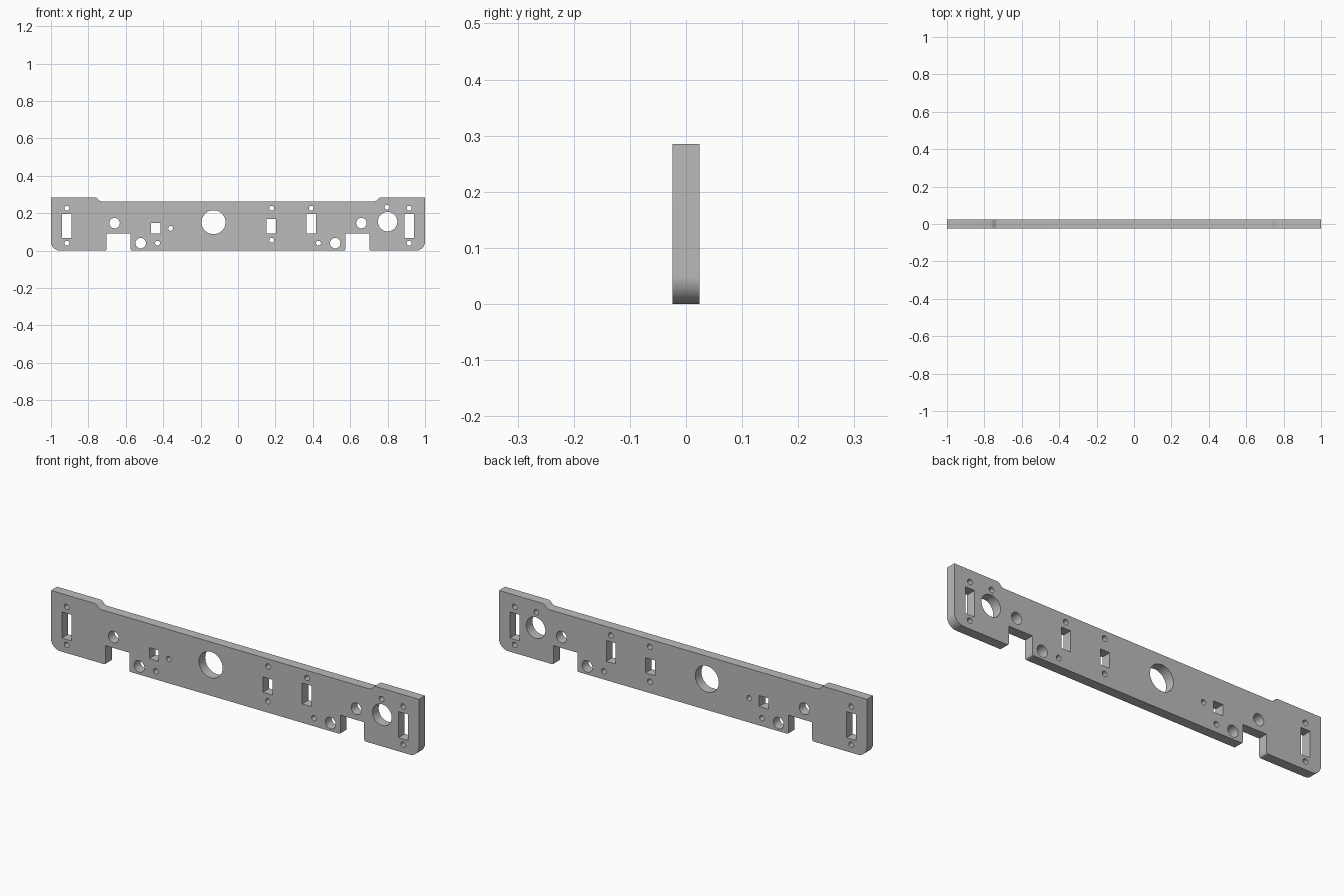
import bpy
import bmesh
from math import cos, sin, pi, radians
from mathutils import Vector

cube = bpy.data.objects.get("Cube")
if cube:
    bpy.data.objects.remove(cube, do_unlink=True)

HALF_DEPTH = 0.024

grey = bpy.data.materials.new("plain grey")
grey.use_nodes = True
colour = (0.5, 0.5, 0.5, 1)
grey.diffuse_color = colour
grey.node_tree.nodes["Principled BSDF"].inputs["Base Color"].default_value = colour


def circle(x, z, r, n=32):
    return [(x + r * cos(2 * pi * i / n), z + r * sin(2 * pi * i / n)) for i in range(n)]


def slot(x, z0, z1, half=0.0255):
    return [(x - half, z0), (x + half, z0), (x + half, z1), (x - half, z1)]


def rounded(corners):
    """Round each (x, z, radius) right-angle corner with an arc."""
    points = []
    for i, (x, z, r) in enumerate(corners):
        here = Vector((x, z))
        if r == 0:
            points.append((x, z))
            continue
        before = (Vector(corners[i - 1][:2]) - here).normalized() * r
        after = (Vector(corners[(i + 1) % len(corners)][:2]) - here).normalized() * r
        centre = here + before + after
        steps = 12 if r > 0.02 else 4
        for k in range(steps + 1):
            a = pi / 2 * k / steps
            points.append(tuple(centre - after * cos(a) - before * sin(a)))
    return points


# Right half of the outline, from the bottom centre to the top centre
half = rounded([(0, 0, 0), (0.574, 0, 0.008), (0.574, 0.093, 0), (0.703, 0.093, 0),
                (0.703, 0, 0.008), (1, 0, 0.05), (1, 0.285, 0)])
half += [(0.762, 0.285), (0.755, 0.282), (0.742, 0.268), (0.735, 0.265), (0.728, 0.264)]
loops = [half[1:] + [(-x, z) for x, z in reversed(half[1:])]]

# Matching openings on both ends
for s in (-1, 1):
    loops.append(slot(s * 0.915, 0.067, 0.195))
    loops += [circle(s * x, z, r) for x, z, r in (
        (0.66, 0.147, 0.028), (0.52, 0.04, 0.028), (0.43, 0.04, 0.013),
        (0.915, 0.227, 0.013), (0.915, 0.04, 0.013))]

# Single openings
loops += [slot(-0.44, 0.093, 0.147), slot(0.178, 0.093, 0.168), slot(0.391, 0.093, 0.195)]
loops += [circle(-0.131, 0.152, 0.064, 64), circle(0.8, 0.155, 0.052, 48)]
loops += [circle(x, z, 0.013) for x, z in (
    (-0.36, 0.119), (0.18, 0.227), (0.18, 0.056), (0.392, 0.227), (0.797, 0.232))]

# Filled, extruded profile curve
curve = bpy.data.curves.new("panel_profile", "CURVE")
curve.dimensions = "2D"
curve.fill_mode = "BOTH"
curve.extrude = HALF_DEPTH
for loop in loops:
    spline = curve.splines.new("POLY")
    spline.points.add(len(loop) - 1)
    for point, (x, z) in zip(spline.points, loop):
        point.co = (x, z, 0, 1)
    spline.use_cyclic_u = True
profile = bpy.data.objects.new("panel_profile", curve)
bpy.context.collection.objects.link(profile)
bpy.context.view_layer.update()
evaluated = profile.evaluated_get(bpy.context.evaluated_depsgraph_get())
mesh = bpy.data.meshes.new_from_object(evaluated)
bpy.data.objects.remove(profile, do_unlink=True)

# Stand the plate upright and weld caps to walls
bm = bmesh.new()
bm.from_mesh(mesh)
for v in bm.verts:
    v.co = (v.co.x, -v.co.z, v.co.y)
bmesh.ops.remove_doubles(bm, verts=bm.verts, dist=0.0001)
bmesh.ops.recalc_face_normals(bm, faces=bm.faces)
bm.to_mesh(mesh)
bm.free()
mesh.materials.clear()
mesh.materials.append(grey)
panel = bpy.data.objects.new("mounting_panel", mesh)
bpy.context.collection.objects.link(panel)
bpy.ops.object.select_all(action="DESELECT")
panel.select_set(True)
bpy.context.view_layer.objects.active = panel
bpy.ops.object.shade_smooth_by_angle(angle=radians(35))
